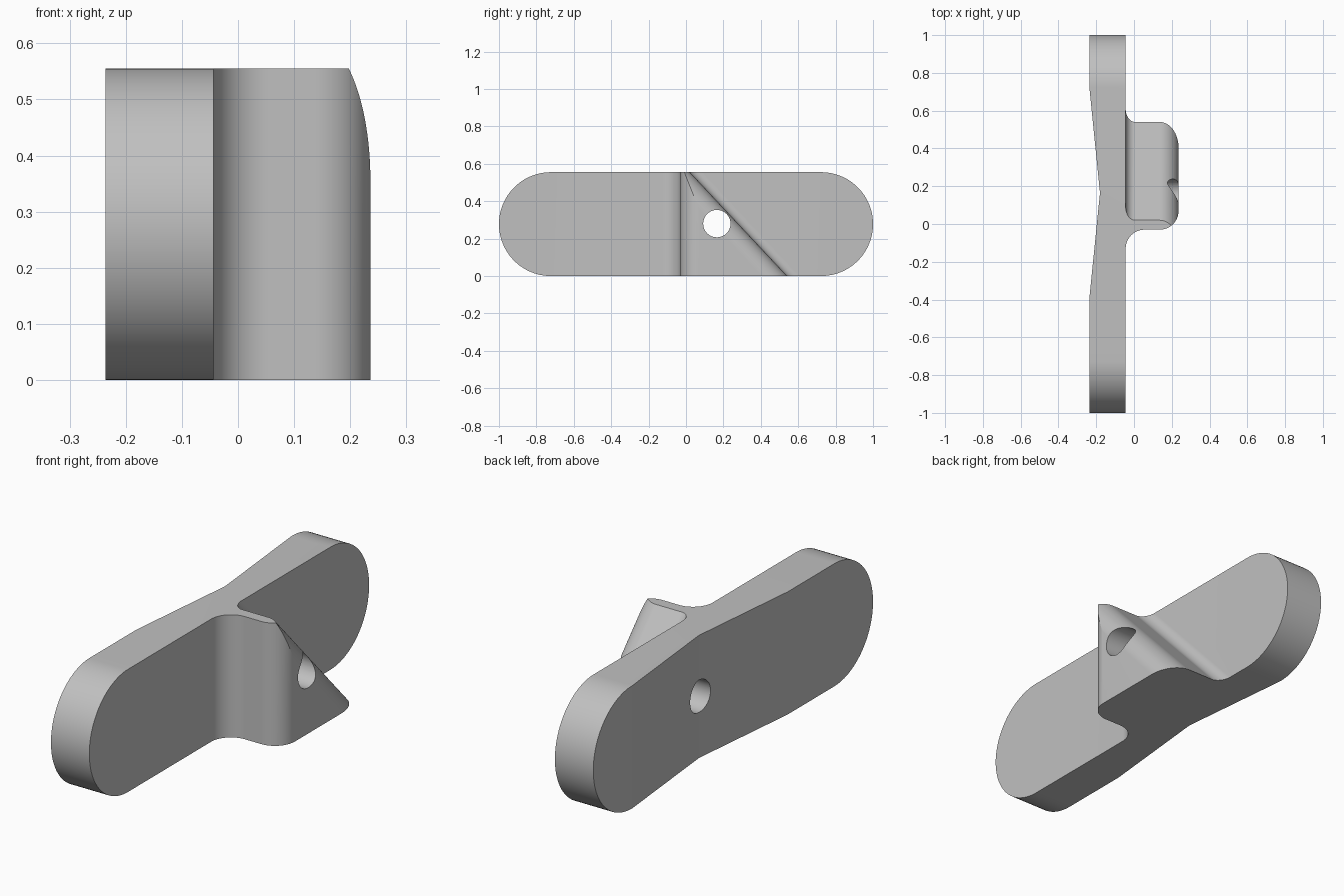
import bpy, bmesh
from math import sin, cos, radians
from mathutils import Vector

cube = bpy.data.objects.get("Cube")
if cube:
    bpy.data.objects.remove(cube)

HEIGHT = 0.555
BACK, FACE, OUTER = -0.236, -0.044, 0.236   # x of plate back, plate face, boss face
SLOPE = -0.937                              # boss rear wall leans forward with height


def arc(cu, cv, ru, rv, start, end, steps=24):
    angles = [radians(start + (end - start) * i / steps) for i in range(steps + 1)]
    return [(cu + ru * cos(a), cv + rv * sin(a)) for a in angles]


def prism(name, outline, place, low, high):
    """Sweep an outline between two stations; place maps (u, v, t) to a point."""
    bm = bmesh.new()
    rings = [[bm.verts.new(Vector(place(u, v, t))) for u, v in outline] for t in (low, high)]
    for ring in rings:
        bm.faces.new(ring)
    n = len(outline)
    for i in range(n):
        j = (i + 1) % n
        bm.faces.new((rings[0][i], rings[0][j], rings[1][j], rings[1][i]))
    bmesh.ops.recalc_face_normals(bm, faces=bm.faces)
    mesh = bpy.data.meshes.new(name)
    bm.to_mesh(mesh)
    bm.free()
    obj = bpy.data.objects.new(name, mesh)
    bpy.context.collection.objects.link(obj)
    return obj


def carve(target, cutter, operation):
    mod = target.modifiers.new(cutter.name, 'BOOLEAN')
    mod.operation, mod.solver, mod.object = operation, 'EXACT', cutter
    bpy.context.view_layer.objects.active = target
    bpy.ops.object.modifier_apply(modifier=mod.name)
    bpy.data.objects.remove(cutter)


# Plan outline: hollowed back, plate face, and filleted front wall of the boss
plan = [(FACE, -1.2)]
plan += arc(FACE + 0.1, -0.13, 0.1, 0.1, 180, 90)
plan += arc(OUTER - 0.1, 0.07, 0.1, 0.1, -90, 0)
plan += [(0.4, 0.08), (0.4, 1.2), (BACK, 1.2), (BACK, 0.72),
         (-0.18, 0.165), (BACK, -0.39), (BACK, -1.2)]
body = prism("wedge_bracket", plan, lambda u, v, t: (u, v, t), -0.1, 0.7)

# Slanted rear wall of the boss, with rounded edge and root fillet
rear = [(-0.5, -2), (OUTER, -2)]
rear += arc(OUTER - 0.1, 0.403, 0.1, 0.137, 0, 90)
rear += arc(FACE + 0.05, 0.6085, 0.05, 0.0685, 270, 180)
rear += [(FACE, 2.5), (-0.5, 2.5)]
carve(body, prism("slanted_envelope", rear,
                  lambda u, v, t: (u, v + SLOPE * t, t), -0.2, 0.8), 'INTERSECT')

# Round-ended side outline
r = HEIGHT / 2
stadium = arc(1 - r, r, r, r, -90, 90, 48) + arc(r - 1, r, r, r, 90, 270, 48)
carve(body, prism("round_end_envelope", stadium,
                  lambda u, v, t: (t, u, v), -0.6, 0.6), 'INTERSECT')

# Bolt hole through plate and boss
hole = arc(0.165, 0.28, 0.073, 0.073, 0, 356.25, 95)
carve(body, prism("hole_cutter", hole, lambda u, v, t: (t, u, v), -0.7, 0.7), 'DIFFERENCE')

# Single grey finish
grey = bpy.data.materials.new("plain_grey")
grey.use_nodes = True
colour = (0.53, 0.53, 0.53, 1)
grey.diffuse_color = colour
grey.node_tree.nodes["Principled BSDF"].inputs["Base Color"].default_value = colour
body.data.materials.clear()
body.data.materials.append(grey)

# Smooth the curves, keep the shallow back creases crisp
bpy.ops.object.select_all(action='DESELECT')
body.select_set(True)
bpy.context.view_layer.objects.active = body
bpy.ops.object.shade_smooth_by_angle(angle=radians(5))
